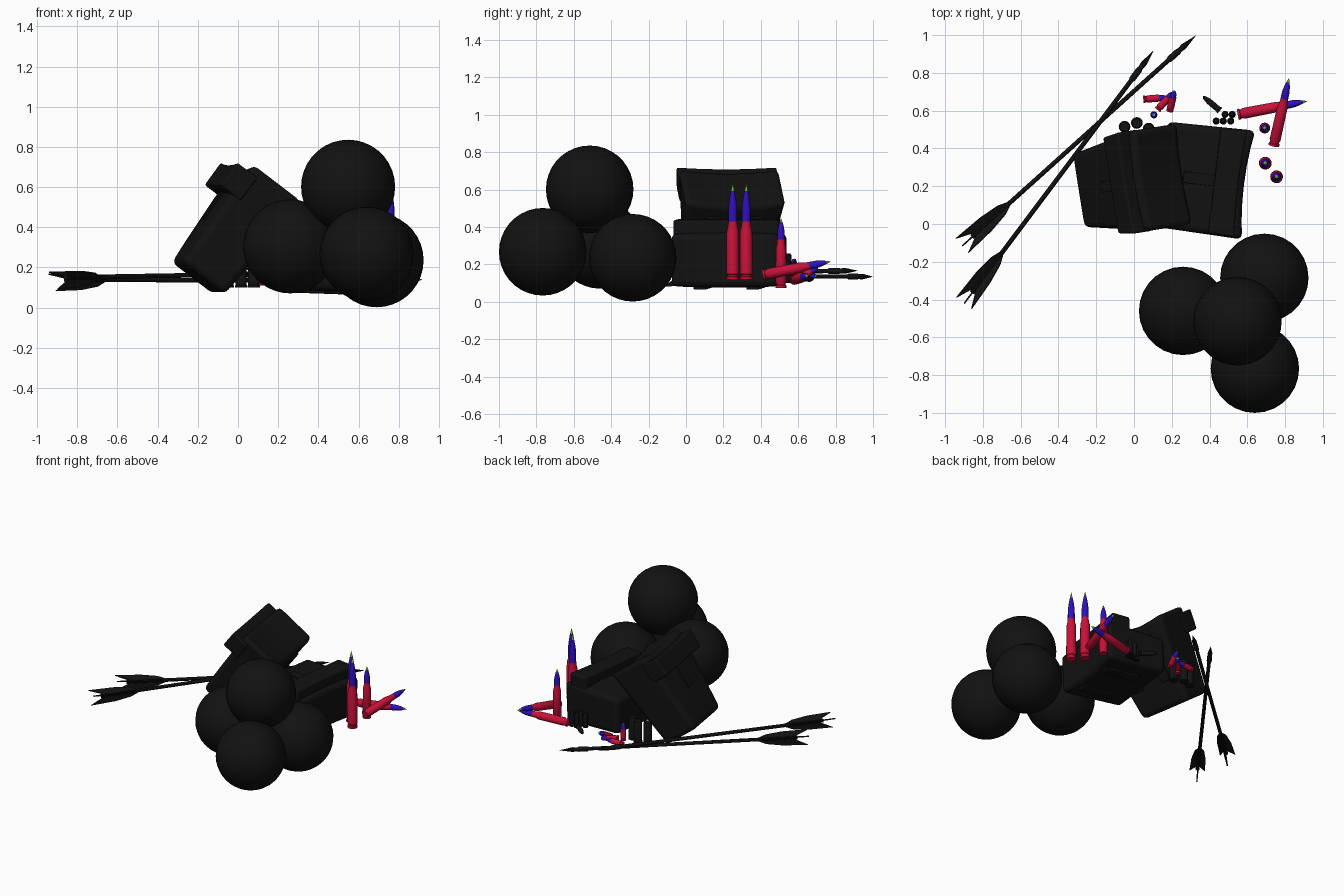
import bpy, bmesh, math
from mathutils import Vector, Matrix

if "Cube" in bpy.data.objects:
    bpy.data.objects.remove(bpy.data.objects["Cube"])


def material(name, rgb):
    m = bpy.data.materials.new(name)
    m.diffuse_color = (*rgb, 1)
    m.use_nodes = True
    m.node_tree.nodes["Principled BSDF"].inputs["Base Color"].default_value = m.diffuse_color
    return m


BLACK = material("black", (0.006, 0.006, 0.006))
RED = material("red", (0.58, 0.006, 0.04))
BLUE = material("blue", (0.03, 0.005, 0.5))
GREEN = material("green", (0.13, 0.45, 0.01))
CYAN = material("cyan", (0.01, 0.3, 0.6))


def finish(bm, name, mats, matrix=Matrix(), angle=35):
    bmesh.ops.recalc_face_normals(bm, faces=bm.faces)
    me = bpy.data.meshes.new(name)
    bm.to_mesh(me)
    bm.free()
    for m in mats:
        me.materials.append(m)
    ob = bpy.data.objects.new(name, me)
    bpy.context.collection.objects.link(ob)
    ob.matrix_world = matrix
    bpy.ops.object.select_all(action='DESELECT')
    ob.select_set(True)
    bpy.context.view_layer.objects.active = ob
    bpy.ops.object.shade_smooth_by_angle(angle=math.radians(angle))
    return ob


def aim(base, direction):
    q = Vector(direction).to_track_quat('Z', 'Y')
    return Matrix.Translation(base) @ q.to_matrix().to_4x4()


def lathe(name, profile, mats, matrix, n=16):
    """profile: (radius, height, material index of the band above)"""
    bm = bmesh.new()
    rings = []
    for r, z, _ in profile:
        if r == 0:
            rings.append([bm.verts.new((0, 0, z))] * n)
        else:
            rings.append([bm.verts.new((r * math.cos(math.tau * i / n), r * math.sin(math.tau * i / n), z))
                          for i in range(n)])
    for k in range(len(rings) - 1):
        a, b = rings[k], rings[k + 1]
        for i in range(n):
            j = (i + 1) % n
            vs = list(dict.fromkeys((a[i], a[j], b[j], b[i])))
            bm.faces.new(vs).material_index = profile[k][2]
    return finish(bm, name, mats, matrix)


# Stacked cannonballs
for i, c in enumerate([(0.26, -0.46, 0.305), (0.69, -0.285, 0.236), (0.64, -0.766, 0.268), (0.548, -0.515, 0.602)]):
    bm = bmesh.new()
    bmesh.ops.create_uvsphere(bm, u_segments=28, v_segments=18, radius=0.234)
    finish(bm, f"cannonball_{i + 1}", [BLACK], Matrix.Translation(c))


# Ammunition pouches: tapered bag, flap, strap and belt loops
def soft_box(name, size, centre, frame, taper=(0, 0), sag=0.0, bulge=0.0, bevel=0.03):
    bm = bmesh.new()
    bmesh.ops.create_cube(bm, size=1)
    bmesh.ops.subdivide_edges(bm, edges=bm.edges, cuts=5, use_grid_fill=True)
    for v in bm.verts:
        x, y, z = v.co
        arch = 1 - 4 * y * y
        px = x * (size[0] + taper[0] * z) + bulge * 2 * x * arch * (1 - 4 * z * z)
        pz = z * size[2] - (sag * arch if z > 0.4 else 0)
        v.co = Vector((px, y * (size[1] + taper[1] * z), pz)) + Vector(centre)
    ob = finish(bm, name, [BLACK], frame)
    b = ob.modifiers.new("bevel", 'BEVEL')
    b.width, b.segments, b.limit_method, b.angle_limit = bevel, 3, 'ANGLE', math.radians(50)
    return ob


def pouch(name, frame, depth, width, height, taper):
    d, w, h = depth / 2, width, height / 2
    top_w = w + taper[1] / 2
    soft_box(name + "_body", (depth, w, height), (0, 0, 0), frame, taper, 0.025, 0.015)
    # Flap lip hanging over the outer face, with its closing strap
    soft_box(name + "_flap", (0.13, top_w * 0.97, 0.14), (-d - 0.015, 0, h - 0.115), frame, (0, taper[1] * 0.2), 0.012, 0, 0.022)
    soft_box(name + "_strap", (0.02, 0.06, 0.2), (-d - 0.01, 0, h - 0.25), frame, (0, 0), 0, 0, 0.006)
    # Belt loops on the back
    for s in (-1, 1):
        soft_box(name + "_belt_loop", (0.03, 0.07, height * 0.55), (d + 0.008, s * w * 0.25, 0.04), frame, (0, 0), 0, 0, 0.008)


R = Matrix.Rotation
pouch("leaning_pouch", Matrix.Translation((-0.02, 0.22, 0.385)) @ R(math.radians(9), 4, 'Z') @ R(math.radians(37), 4, 'Y'),
      0.285, 0.47, 0.60, (0.04, 0.15))
pouch("lying_pouch", Matrix.Translation((0.375, 0.235, 0.23)) @ R(math.radians(-7), 4, 'Z') @ R(math.radians(92), 4, 'Y'),
      0.27, 0.57, 0.46, (0.03, 0.02))


# Arrows
def arrow(name, tail, tip):
    tail, tip = Vector(tail), Vector(tip)
    L = (tip - tail).length
    m = aim(tail, tip - tail)
    lathe(name + "_shaft", [(0, 0.07, 0), (0.014, 0.07, 0), (0.012, 0.12, 0), (0.012, L - 0.2, 0), (0.017, L - 0.19, 0),
                            (0.017, L - 0.13, 0), (0.013, L - 0.12, 0), (0.016, L - 0.09, 0), (0, L, 0)], [BLACK], m, 10)
    for k in range(3):
        bm = bmesh.new()
        poly = [(0.008, 0.34), (0.035, 0.28), (0.052, 0.17), (0.058, 0.0), (0.035, 0.045), (0.008, 0.1)]
        f = bm.faces.new([bm.verts.new((r, -0.004, z)) for r, z in poly])
        ext = bmesh.ops.extrude_face_region(bm, geom=[f])["geom"]
        bmesh.ops.translate(bm, vec=(0, 0.008, 0), verts=[g for g in ext if isinstance(g, bmesh.types.BMVert)])
        finish(bm, name + "_feather", [BLACK], m @ R(math.tau * k / 3 + 0.5, 4, 'Z'))


arrow("arrow_low", (-0.91, -0.115, 0.14), (0.33, 1.0, 0.135))
arrow("arrow_high", (-0.90, -0.42, 0.15), (0.105, 0.92, 0.167))


# Rifle rounds: red case, blue bullet, green point
def rifle_round(name, base, direction, r, L, case):
    c, t = L * case, L * (1 - case)
    p = [(0, 0, 0), (r, 0, 0), (r, 0.012, 0), (r * 0.84, 0.015, 0), (r * 0.84, 0.023, 0), (r, 0.03, 0),
         (r * 0.95, c - 0.05, 0), (r * 0.72, c - 0.02, 0), (r * 0.7, c, 1), (r * 0.68, c + t * 0.35, 1),
         (r * 0.5, c + t * 0.6, 1), (r * 0.28, c + t * 0.8, 2), (0, L, 2)]
    lathe(name, p, [RED, BLUE, GREEN], aim(base, direction))


for i, (x, y) in enumerate([(0.755, 0.25), (0.695, 0.322)]):
    rifle_round(f"tall_round_{i + 1}", (x, y, 0.12), (0, 0, 1), 0.034, 0.515, 0.6)
for i, (b, d) in enumerate([((0.692, 0.508, 0.075), (0, 0, 1)), ((0.74, 0.415, 0.145), (0.08, 0.355, 0.07)),
                            ((0.55, 0.58, 0.12), (0.365, 0.07, 0.02))]):
    rifle_round(f"short_round_{i + 1}", b, d, 0.029, 0.375, 0.69)

# Pistol rounds: red case, blue bullet, cyan nose
pistol = [(0, 0, 0), (0.019, 0, 0), (0.019, 0.008, 0), (0.016, 0.01, 0), (0.016, 0.015, 0), (0.019, 0.018, 0),
          (0.019, 0.085, 0), (0.017, 0.085, 1), (0.015, 0.105, 1), (0.009, 0.119, 2), (0, 0.121, 2)]
for i, (b, d) in enumerate([((0.05, 0.66, 0.125), (1, 0.08, 0.05)), ((0.125, 0.605, 0.13), (0.08, 0.09, 0.01)),
                            ((0.105, 0.578, 0.11), (0, 0, 1)), ((0.19, 0.60, 0.125), (0.02, 0.09, 0.05))]):
    lathe(f"pistol_round_{i + 1}", pistol, [RED, BLUE, CYAN], aim(b, d), 14)

# Black shotgun shells beside the leaning pouch
shell = [(0, 0, 0), (0.031, 0, 0), (0.031, 0.01, 0), (0.028, 0.012, 0), (0.028, 0.15, 0), (0.024, 0.16, 0), (0, 0.155, 0)]
for i, (x, y) in enumerate([(-0.05, 0.515), (0.015, 0.535), (0.078, 0.505)]):
    lathe(f"shell_{i + 1}", shell, [BLACK], aim((x, y, 0.1), (0, 0, 1)))

# Small black rimfire rounds
small = [(0, 0, 0), (0.019, 0, 0), (0.019, 0.007, 0), (0.016, 0.009, 0), (0.016, 0.075, 0), (0.014, 0.085, 0),
         (0.009, 0.11, 0), (0, 0.118, 0)]
for i, (x, y) in enumerate([(0.435, 0.545), (0.473, 0.545), (0.512, 0.545), (0.482, 0.58), (0.52, 0.58)]):
    lathe(f"small_round_{i + 1}", small, [BLACK], aim((x, y, 0.105), (0, 0, 1)), 12)
lathe("fallen_small_round", small, [BLACK], aim((0.455, 0.60, 0.125), (-0.085, 0.072, 0)), 12)
